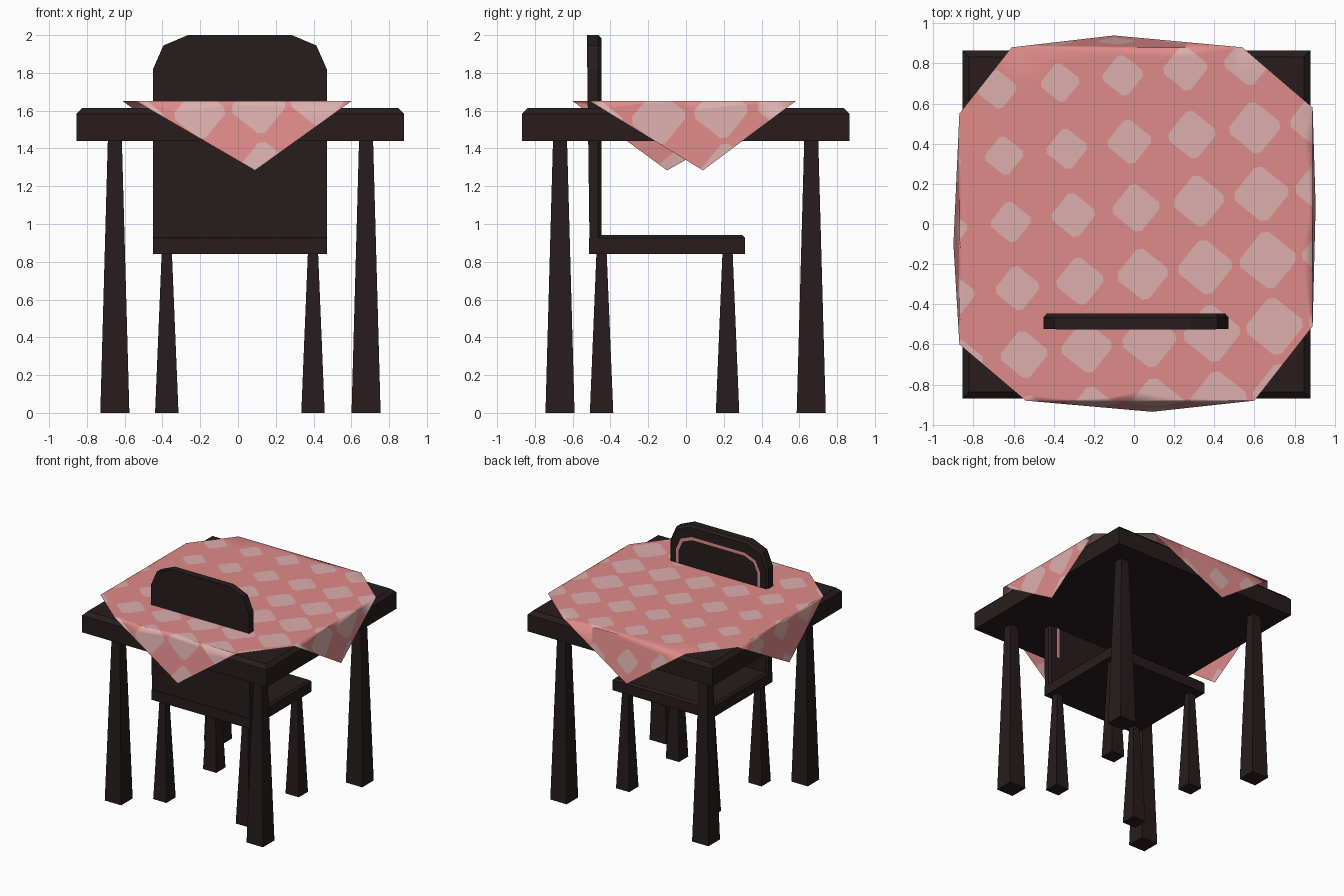
import bpy, bmesh
from mathutils import Vector
from mathutils.geometry import delaunay_2d_cdt

if "Cube" in bpy.data.objects:
    bpy.data.objects.remove(bpy.data.objects["Cube"])


def material(name, rgb):
    m = bpy.data.materials.new(name)
    m.diffuse_color = (*rgb, 1)
    m.use_nodes = True
    m.node_tree.nodes["Principled BSDF"].inputs["Base Color"].default_value = m.diffuse_color
    return m


WOOD = material("dark_wood", (0.021, 0.0115, 0.012))
PINK = material("pink_cloth", (0.74, 0.26, 0.25))
PALE = material("pale_pink", (0.72, 0.43, 0.42))


def add_object(name, bm, *mats):
    mesh = bpy.data.meshes.new(name)
    bm.to_mesh(mesh)
    bm.free()
    for m in mats:
        mesh.materials.append(m)
    ob = bpy.data.objects.new(name, mesh)
    bpy.context.collection.objects.link(ob)
    return ob


def loft(name, rings, mat):
    """Closed solid through rings of equal point count."""
    bm = bmesh.new()
    vs = [[bm.verts.new(p) for p in ring] for ring in rings]
    n = len(vs[0])
    for a, b in zip(vs, vs[1:]):
        for i in range(n):
            j = (i + 1) % n
            bm.faces.new((a[i], a[j], b[j], b[i]))
    bm.faces.new(vs[0])
    bm.faces.new(vs[-1])
    bmesh.ops.recalc_face_normals(bm, faces=bm.faces)
    return add_object(name, bm, mat)


def rect(cx, cy, hx, hy, z):
    return [(cx - hx, cy - hy, z), (cx + hx, cy - hy, z),
            (cx + hx, cy + hy, z), (cx - hx, cy + hy, z)]


def slab(name, cx, cy, hx, hy, z0, z1, bevel):
    loft(name, [rect(cx, cy, hx, hy, z0), rect(cx, cy, hx, hy, z1 - bevel),
                rect(cx, cy, hx - bevel, hy - bevel, z1)], WOOD)


def legs(name, xs, ys, bottom, top, height):
    for x, sx in zip(xs, ("left", "right")):
        for y, sy in zip(ys, ("front", "back")):
            loft(f"{name}_{sy}_{sx}", [rect(x, y, bottom, bottom, 0),
                                       rect(x, y, top, top, height)], WOOD)


# Table and chair seat with their tapered legs
slab("table_top", 0.012, -0.002, 0.867, 0.867, 1.44, 1.615, 0.032)
legs("table_leg", (-0.652, 0.678), (-0.667, 0.663), 0.077, 0.037, 1.45)
slab("chair_seat", 0.01, -0.1, 0.46, 0.413, 0.84, 0.942, 0.016)
legs("chair_leg", (-0.377, 0.397), (-0.447, 0.22), 0.062, 0.027, 0.85)


# Chair backrest: rounded outline, leaning rear, bevelled front edge
def arch(half):
    return [(0.01 + x, z) for x, z in half] + [(0.01 - x, z) for x, z in reversed(half)]


outer = arch([(0.46, 0.84), (0.46, 1.82), (0.405, 1.945), (0.275, 2.0)])
inner = arch([(0.445, 0.84), (0.445, 1.815), (0.395, 1.932), (0.27, 1.983)])
loft("chair_back", [[(x, -0.51 - 0.015 * (z - 0.84) / 1.16, z) for x, z in outer],
                    [(x, -0.465, z) for x, z in outer],
                    [(x, -0.447, z) for x, z in inner]], WOOD)

# Thin pink arch line on the seat side of the backrest
line_out = arch([(0.395, 1.18), (0.395, 1.77), (0.35, 1.865), (0.25, 1.905)])
line_in = arch([(0.37, 1.18), (0.37, 1.762), (0.333, 1.844), (0.243, 1.88)])
bm = bmesh.new()
pairs = [(bm.verts.new((a[0], -0.4445, a[1])), bm.verts.new((b[0], -0.4445, b[1])))
         for a, b in zip(line_out, line_in)]
for (a, b), (c, d) in zip(pairs, pairs[1:]):
    bm.faces.new((a, b, d, c))
bmesh.ops.recalc_face_normals(bm, faces=bm.faces)
bm.normal_update()
if bm.faces[:][0].normal.y < 0:
    bmesh.ops.reverse_faces(bm, faces=bm.faces)
add_object("backrest_line", bm, PINK)

# Tablecloth: laid out flat with pale diamonds, then its four tips folded down
outline = [(0.09, -1.25), (0.60, -0.88), (0.89, -0.51), (1.26, 0.09),
           (0.89, 0.58), (0.54, 0.88), (-0.10, 1.25), (-0.61, 0.88),
           (-0.87, 0.55), (-1.24, -0.10), (-0.87, -0.60), (-0.54, -0.88)]
points = [Vector(p) for p in outline]
polys = [list(range(12))]
folds = [(11, 1), (2, 4), (5, 7), (8, 10)]
U, V = Vector((0.312, 0.035)), Vector((0.033, -0.33))
quarter = [(1, 0.14), (0.6, 0.54), (0.14, 1)]
shape = []
for _ in range(4):
    shape += quarter
    quarter = [(-y, x) for x, y in quarter]
for i in range(-4, 5):
    for j in range(-4, 5):
        c = Vector((0.01, 0.08)) + U * i + V * j
        if abs(c.x) + abs(c.y) > 1.75 or max(abs(c.x), abs(c.y)) > 1.35:
            continue
        s = min(0.14, max(0.095, 0.118 + 0.03 * c.x - 0.022 * c.y))
        a = U.normalized() * s
        b = Vector((-a.y, a.x))
        polys.append(list(range(len(points), len(points) + len(shape))))
        points += [c + a * x + b * y for x, y in shape]
co, _, tris, _, _, origin = delaunay_2d_cdt(points, folds, polys, 0, 1e-5, True)


def fold(p):
    x, y, z = p.x, p.y, 1.65
    for d, ox, oy in ((-0.88 - y, 0, -0.15), (y - 0.88, 0, 0.16),
                      (x - 0.89, 0.04, 0), (-0.87 - x, -0.08, 0)):
        if d > 1e-6:
            bx, by = min(0.89, max(-0.87, x)), min(0.88, max(-0.88, y))
            return (bx + ox * d, by + oy * d, z - 0.99 * d)
    return (x, y, z)


bm = bmesh.new()
vs = [bm.verts.new(fold(p)) for p in co]
for tri, ids in zip(tris, origin):
    if 0 in ids:
        f = bm.faces.new([vs[k] for k in tri])
        f.material_index = int(len(ids) > 1)
        f.smooth = True
bmesh.ops.delete(bm, geom=[v for v in bm.verts if not v.link_faces], context="VERTS")
add_object("tablecloth", bm, PINK, PALE)
